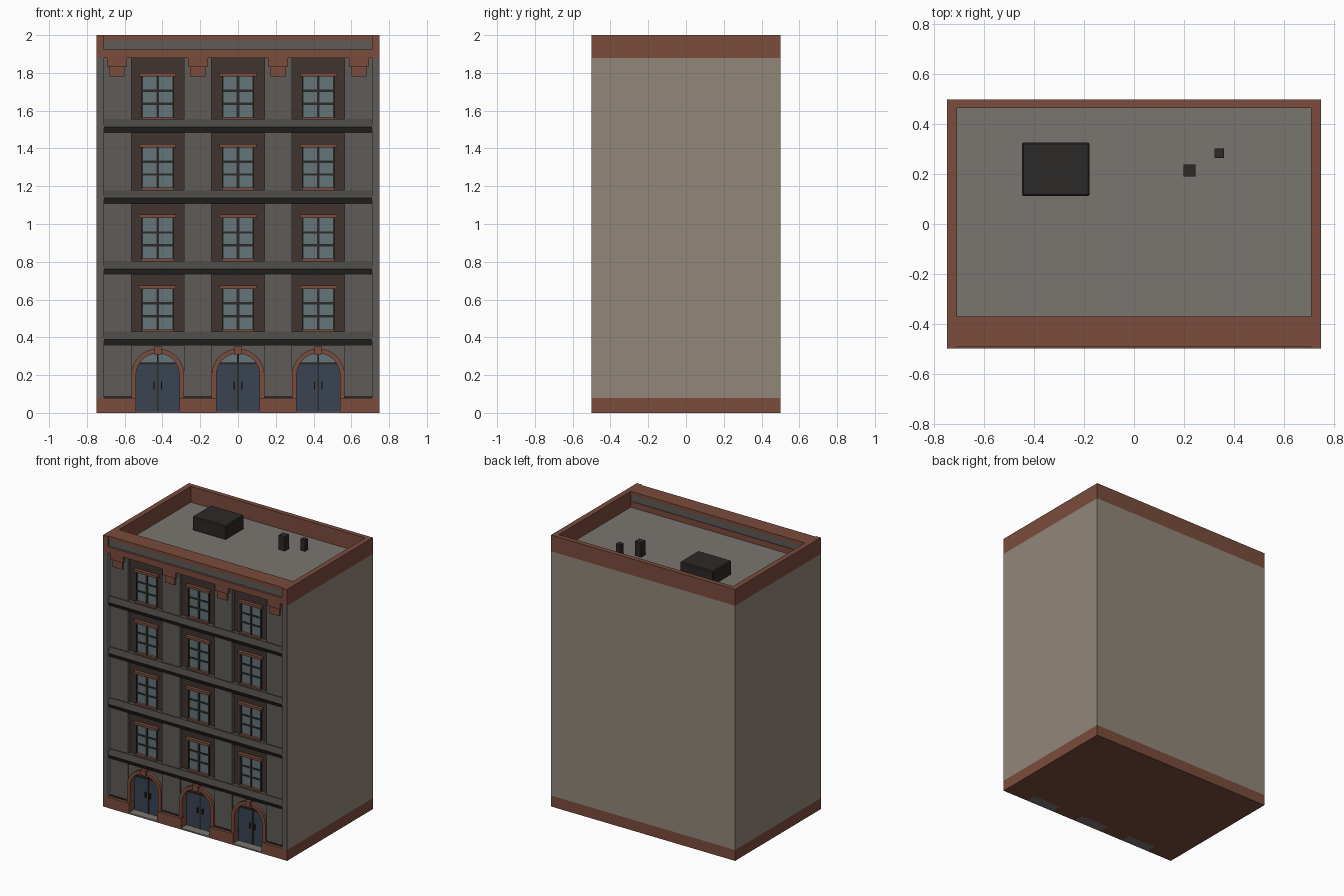
import bpy, bmesh, math
from mathutils import Vector

if "Cube" in bpy.data.objects:
    bpy.data.objects.remove(bpy.data.objects["Cube"])


def material(name, hexcode):
    m = bpy.data.materials.new(name)
    rgb = [int(hexcode[i:i + 2], 16) / 255 for i in (0, 2, 4)]
    m.diffuse_color = [((c + 0.055) / 1.055) ** 2.4 for c in rgb] + [1]
    m.use_nodes = True
    m.node_tree.nodes["Principled BSDF"].inputs["Base Color"].default_value = m.diffuse_color
    return m


BROWN = material("brown_stone", "7a4c3c")
TAN = material("tan_wall", "92877a")
GREY = material("grey_facade", "5e5b57")
ROOF = material("roof_grey", "7a756f")
BAY = material("dark_bay", "40332f")
LEDGE = material("ledge_grey", "4a4744")
DARK = material("near_black", "2c2927")
GLASS = material("glass", "65757a")
DOOR = material("door_blue", "3a4452")


def finish(name, bm, mat):
    bmesh.ops.recalc_face_normals(bm, faces=bm.faces)
    me = bpy.data.meshes.new(name)
    bm.to_mesh(me)
    bm.free()
    me.materials.append(mat)
    ob = bpy.data.objects.new(name, me)
    bpy.context.collection.objects.link(ob)
    return ob


def boxes(name, mat, *items):
    """Each item is (x0, x1, y0, y1, z0, z1)."""
    bm = bmesh.new()
    for x0, x1, y0, y1, z0, z1 in items:
        vs = bmesh.ops.create_cube(bm, size=1)["verts"]
        for v in vs:
            v.co = ((x0 + x1) / 2 + v.co.x * (x1 - x0),
                    (y0 + y1) / 2 + v.co.y * (y1 - y0),
                    (z0 + z1) / 2 + v.co.z * (z1 - z0))
    return finish(name, bm, mat)


def extrude(name, mat, outline, move):
    bm = bmesh.new()
    face = bm.faces.new([bm.verts.new(p) for p in outline])
    new = bmesh.ops.extrude_face_region(bm, geom=[face])["geom"]
    bmesh.ops.translate(bm, vec=Vector(move),
                        verts=[g for g in new if isinstance(g, bmesh.types.BMVert)])
    return finish(name, bm, mat)


def arch(cx, r, y, cz=0.2, n=16):
    """Half circle points, from right to left."""
    return [(cx + r * math.cos(math.pi * i / n), y, cz + r * math.sin(math.pi * i / n))
            for i in range(n + 1)]


BAYS = (-0.425, 0, 0.425)
FLOORS = [0.357 + 0.375 * i for i in range(4)]
IN = 0.71        # half width inside the edge piers
BACK = -0.42     # plane behind the facade relief

# main body, side returns and roof
boxes("body_wall", TAN, (-0.75, 0.75, BACK, 0.5, 0.08, 1.88))
boxes("side_return", TAN, *[(min(s * IN, s * 0.75), max(s * IN, s * 0.75), -0.497, BACK, 0.08, 1.88)
                            for s in (-1, 1)])
boxes("edge_pier", GREY, *[(min(s * IN, s * 0.75), max(s * IN, s * 0.75), -0.5, -0.497, 0.08, 1.88)
                           for s in (-1, 1)])
boxes("roof_floor", ROOF, (-0.72, 0.72, -0.38, 0.48, 1.87, 1.883))

# plinth, broken at the doors
gaps = [-0.75] + [c + s * 0.115 for c in BAYS for s in (-1, 1)] + [0.75]
pairs = list(zip(gaps[::2], gaps[1::2]))
boxes("plinth", BROWN, (-0.75, 0.75, BACK, 0.5, 0, 0.08),
      *[(a, b, -0.5, BACK, 0, 0.08) for a, b in pairs])
boxes("plinth_trim", DARK, *[(max(a, -IN), min(b, IN), -0.479, BACK, 0.08, 0.09) for a, b in pairs])

# parapet and cornice with recessed frieze
boxes("parapet", BROWN,
      (-0.75, -IN, -0.5, 0.5, 1.88, 2), (IN, 0.75, -0.5, 0.5, 1.88, 2),
      (-IN, IN, 0.465, 0.5, 1.88, 2),
      (-IN, IN, -0.5, -0.37, 1.88, 1.925), (-IN, IN, -0.492, -0.37, 1.975, 2))
boxes("frieze", GREY, (-IN, IN, -0.485, -0.376, 1.925, 1.975))
for x in (-0.64, -0.213, 0.213, 0.64):
    boxes("corbel", BROWN, (x - 0.053, x + 0.053, -0.498, BACK, 1.835, 1.88),
          (x - 0.04, x + 0.04, -0.49, BACK, 1.78, 1.835))

# pilasters between bays, full height
for a, b in ((-IN, -0.565), (-0.285, -0.14), (0.14, 0.285), (0.565, IN)):
    boxes("pilaster", GREY, (a, b, -0.475, BACK, 0.09, 1.88))

# floor ledges: dark sloping underside with lighter band above
for z in FLOORS:
    extrude("ledge_underside", DARK,
            [(-IN, BACK, z), (-IN, -0.482, z), (-IN, -0.496, z + 0.031), (-IN, BACK, z + 0.031)],
            (2 * IN, 0, 0))
    extrude("ledge_band", LEDGE,
            [(-IN, BACK, z + 0.031), (-IN, -0.496, z + 0.031), (-IN, -0.482, z + 0.073), (-IN, BACK, z + 0.073)],
            (2 * IN, 0, 0))

# window bays
for c in BAYS:
    for i, z in enumerate(FLOORS):
        z0, z1 = z + 0.073, z + 0.303
        top = FLOORS[i + 1] if i < 3 else 1.88
        boxes("window_bay", BAY, (c - 0.143, c + 0.143, -0.45, BACK, z0, top))
        boxes("window_glass", GLASS, (c - 0.08, c + 0.08, -0.453, BACK, z0, z1))
        bars = [(c + x - w, c + x + w, -0.459, -0.45, z0, z1)
                for x, w in ((0, 0.007), (-0.081, 0.004), (0.081, 0.004))]
        bars += [(c - 0.08, c + 0.08, -0.457, -0.45, z0 + h - 0.006, z0 + h + 0.006)
                 for h in (0.082, 0.15)]
        boxes("window_bars", DARK, *bars)
        boxes("window_lintel_and_sill", BROWN,
              (c - 0.098, c + 0.098, -0.475, -0.45, z1 - 0.004, z1 + 0.014),
              (c - 0.085, c + 0.085, -0.472, -0.45, z0, z0 + 0.012))

# ground floor arches and doors
for c in BAYS:
    r, ro = 0.115, 0.14
    wall = ([(c + r, -0.465, 0.08)] + arch(c, r, -0.465) + [(c - r, -0.465, 0.08)] +
            [(c - 0.143, -0.465, 0.08), (c - 0.143, -0.465, 0.36),
             (c + 0.143, -0.465, 0.36), (c + 0.143, -0.465, 0.08)])
    extrude("arch_wall", GREY, wall, (0, 0.045, 0))
    ring = ([(c + r, -0.487, 0.08)] + arch(c, r, -0.487) + [(c - r, -0.487, 0.08)] +
            [(c - ro, -0.487, 0.08)] + arch(c, ro, -0.487)[::-1] + [(c + ro, -0.487, 0.08)])
    extrude("arch_surround", BROWN, ring, (0, 0.06, 0))
    boxes("keystone", BROWN, (c - 0.021, c + 0.021, -0.497, -0.43, 0.31, 0.352))
    extrude("fanlight", GLASS, arch(c, r, -0.426), (0, 0.006, 0))
    # door leaves follow the arch up to the transom
    a = math.asin(0.06 / r)
    side = [(r * math.cos(a * i / 4), 0.2 + r * math.sin(a * i / 4)) for i in range(5)]
    leaf = [(r, 0.01)] + side
    pts = [(c + x, -0.436, z) for x, z in leaf] + [(c - x, -0.436, z) for x, z in leaf[::-1]]
    extrude("door_leaves", DOOR, pts, (0, 0.015, 0))
    boxes("door_bars_and_handles", DARK,
          (c - 0.098, c + 0.098, -0.441, -0.425, 0.256, 0.267),
          (c - 0.005, c + 0.005, -0.44, -0.425, 0.01, 0.31),
          (c - 0.023, c - 0.017, -0.448, -0.435, 0.125, 0.165),
          (c + 0.017, c + 0.023, -0.448, -0.435, 0.125, 0.165))
    boxes("threshold", ROOF, (c - r, c + r, -0.5, BACK, 0, 0.01))

# rooftop equipment
unit = boxes("roof_unit", DARK, (-0.45, -0.178, 0.112, 0.327, 1.88, 1.985))
bev = unit.modifiers.new("bevel", "BEVEL")
bev.width, bev.segments = 0.006, 1
boxes("roof_vent", DARK, (0.198, 0.247, 0.191, 0.239, 1.88, 1.99),
      (0.322, 0.36, 0.265, 0.302, 1.88, 1.965))
